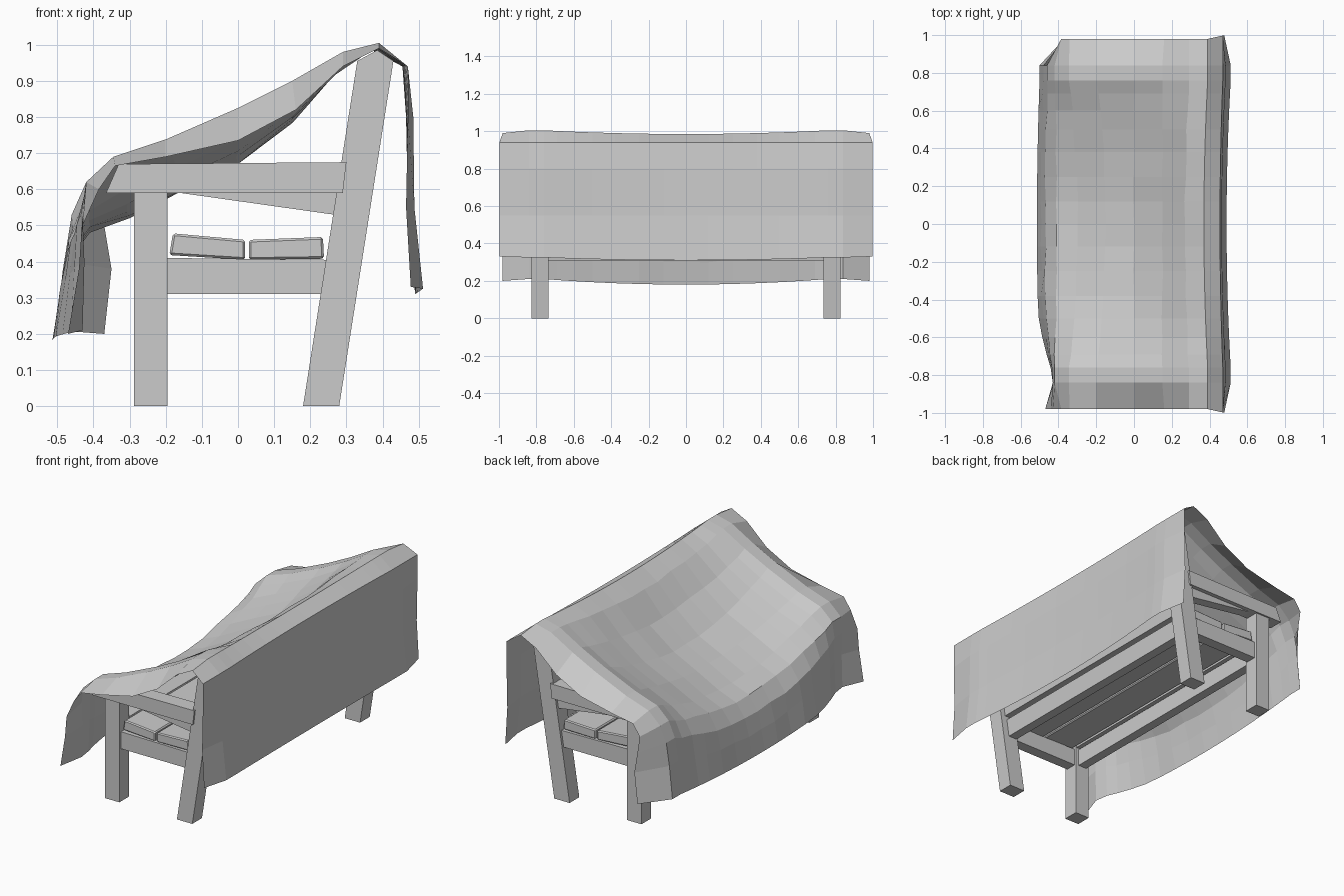
import bpy, bmesh, random
from mathutils import Vector

if "Cube" in bpy.data.objects:
    bpy.data.objects.remove(bpy.data.objects["Cube"])

random.seed(4)


def make(name, bm):
    bmesh.ops.recalc_face_normals(bm, faces=bm.faces)
    me = bpy.data.meshes.new(name)
    bm.to_mesh(me)
    bm.free()
    ob = bpy.data.objects.new(name, me)
    bpy.context.collection.objects.link(ob)
    return ob


def plank(name, profile, y0, y1, mirror=False, bevel=0.0):
    """Extrude an x/z profile along y, optionally mirrored to the other end."""
    bm = bmesh.new()
    face = bm.faces.new([bm.verts.new((x, y0, z)) for x, z in profile])
    ext = bmesh.ops.extrude_face_region(bm, geom=[face])
    vs = [g for g in ext["geom"] if isinstance(g, bmesh.types.BMVert)]
    bmesh.ops.translate(bm, verts=vs, vec=(0, y1 - y0, 0))
    ob = make(name, bm)
    if bevel:
        b = ob.modifiers.new("soft_edge", 'BEVEL')
        b.width, b.segments = bevel, 1
    if mirror:
        m = ob.modifiers.new("other_end", 'MIRROR')
        m.use_axis = (False, True, False)
    return ob


def rect(x0, x1, z0, z1):
    return [(x0, z0), (x1, z0), (x1, z1), (x0, z1)]


# Legs, armrests and side rails at both ends
plank("front_leg", rect(-.288, -.195, 0, .59), .735, .825, True)
plank("back_leg", [(.18, 0), (.28, 0), (.43, .955), (.385, .985), (.33, .955)], .735, .825, True)
plank("armrest", [(-.365, .59), (.29, .59), (.30, .675), (-.33, .67)], .745, .835, True)
plank("armrest_brace", [(-.16, .59), (.265, .53), (.275, .59)], .75, .81, True)
plank("side_rail", [(-.195, .31), (.23, .31), (.245, .405), (-.195, .41)], .745, .81, True)

# Long rails and seat slats
plank("front_rail", rect(-.27, -.215, .31, .41), -.74, .74)
plank("back_rail", [(.235, .31), (.29, .31), (.305, .41), (.25, .41)], -.74, .74)
plank("front_slat", rect(-.285, -.195, .415, .47), -.73, .73)
plank("seat_slat_1", [(-.19, .418), (.02, .405), (.02, .46), (-.18, .478)], -.80, .80, bevel=.006)
plank("seat_slat_2", [(.03, .405), (.238, .408), (.235, .468), (.03, .46)], -.80, .80, bevel=.006)

# Backrest slats following the slope of the back legs
for i, z in enumerate((.43, .58, .73)):
    s, h = .157, .11
    x = .215 + z * s
    plank(f"back_slat_{i + 1}", [(x, z), (x + .035, z), (x + .035 + h * s, z + h),
                                 (x + h * s, z + h)], -.74, .74)
plank("top_rail", [(.345, .88), (.40, .88), (.41, .955), (.355, .955)], -.74, .74)

# Draped cloth: three x/z sections (middle, over the armrests, free ends)
MID = [(-.514, .18), (-.49, .30), (-.47, .40), (-.41, .48), (-.30, .52), (-.15, .598), (0, .67),
       (.15, .785), (.27, .92), (.37, .985), (.455, .94), (.465, .80), (.47, .55), (.49, .31)]
ARM = [(-.50, .21), (-.48, .40), (-.46, .53), (-.42, .62), (-.345, .69), (-.2, .738), (0, .825),
       (.15, .90), (.29, .98), (.39, 1.005), (.47, .94), (.485, .80), (.488, .55), (.512, .325)]
END = [(-.37, .20), (-.35, .38), (-.37, .50), (-.385, .60), (-.34, .665), (-.2, .69), (0, .735),
       (.16, .82), (.29, .94), (.39, .99), (.47, .94), (.47, .80), (.465, .55), (.478, .33)]
FLARE = (-.10, -.09, -.06)    # front corner at -y swings outward
TUCK = (.07, .055, .03)       # fold leading up to that corner

bm = bmesh.new()
half = [.12, .25, .38, .50, .60, .69, .76, .84, .98]
ys = [-y for y in reversed(half)] + [0] + half
grid = []
for y in ys:
    a = abs(y)
    row = []
    for k in range(len(ARM)):
        m, r, e = (Vector(s[k]) for s in (MID, ARM, END))
        if a <= .76:
            p = m.lerp(r, (a / .76) ** 2)
        else:
            p = r.lerp(e, max(0, (a - .84) / .14))
        yy = y
        if a > .9:
            yy = y * (1.018 if k > 9 else 1.0)
            if k < 3 and y < 0:
                p.x += FLARE[k]
        else:
            if k < 3 and y < -.45:
                p.x += TUCK[k] * min(1, (a - .45) / .35) ** 1.5
            if 0 < a < .7 and 0 < k < 9:
                p += Vector((random.uniform(-.005, .005), random.uniform(-.005, .005)))
        row.append(bm.verts.new((p.x, yy, p.y)))
    grid.append(row)
for r0, r1 in zip(grid, grid[1:]):
    for k in range(len(r0) - 1):
        bm.faces.new((r0[k], r1[k], r1[k + 1], r0[k + 1]))
make("draped_cloth", bm)
